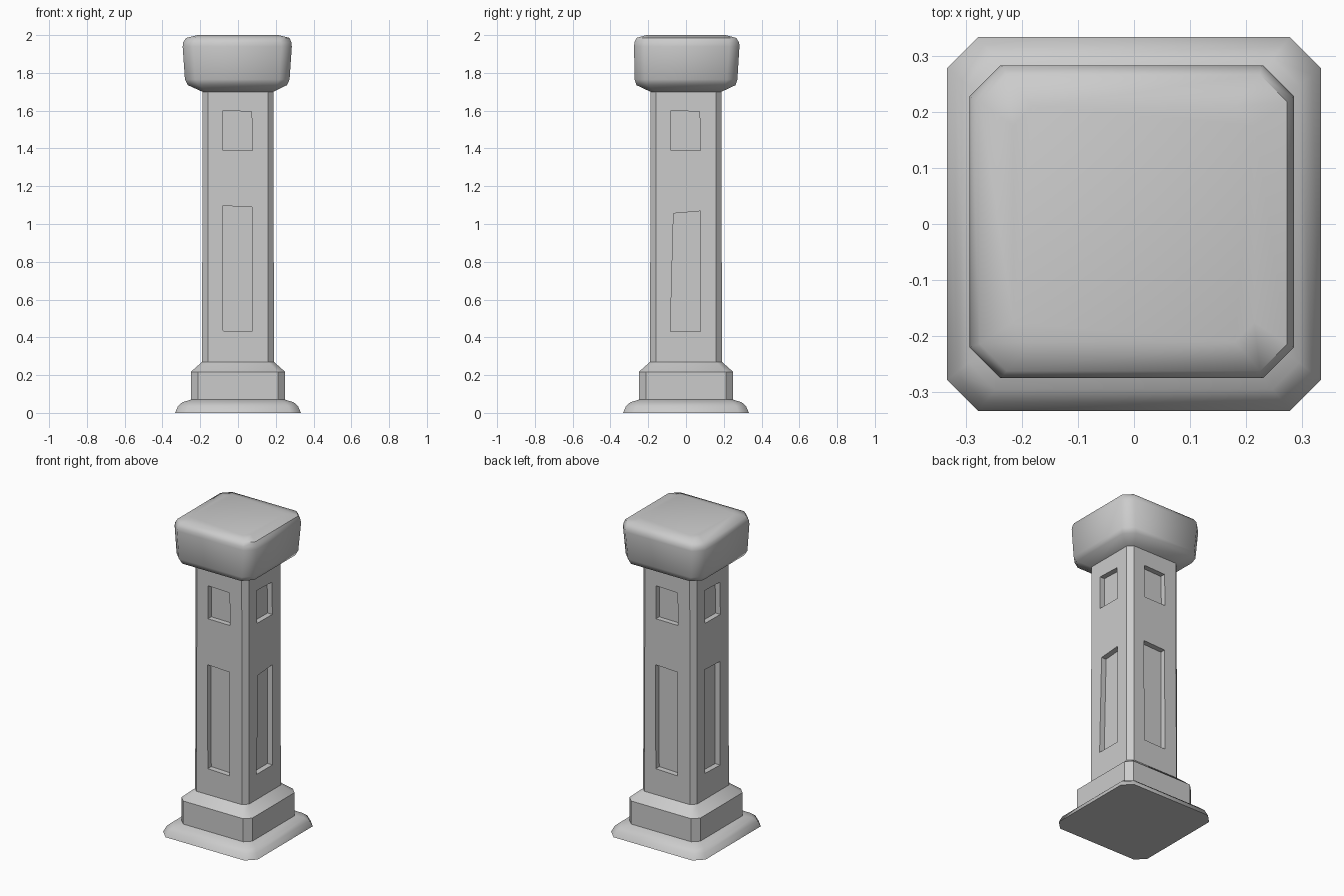
import bpy, bmesh, math
from mathutils import Matrix

if "Cube" in bpy.data.objects:
    bpy.data.objects.remove(bpy.data.objects["Cube"])


def ring_points(x0, x1, y0, y1, c, z):
    """Square outline with cut corners."""
    return [(x0 + c, y0, z), (x1 - c, y0, z), (x1, y0 + c, z), (x1, y1 - c, z),
            (x1 - c, y1, z), (x0 + c, y1, z), (x0, y1 - c, z), (x0, y0 + c, z)]


def finish(bm, name):
    bmesh.ops.recalc_face_normals(bm, faces=bm.faces)
    mesh = bpy.data.meshes.new(name)
    bm.to_mesh(mesh)
    bm.free()
    ob = bpy.data.objects.new(name, mesh)
    bpy.context.collection.objects.link(ob)
    return ob


def shade(ob, degrees):
    bpy.ops.object.select_all(action='DESELECT')
    ob.select_set(True)
    bpy.context.view_layer.objects.active = ob
    bpy.ops.object.shade_smooth_by_angle(angle=math.radians(degrees))


def loft(name, sections, bottom=False, top=False):
    """Join stacked outlines; each section is (half_x, half_y, offset_x, offset_y, corner, z)."""
    bm = bmesh.new()
    rings = []
    for hx, hy, ox, oy, c, z in sections:
        pts = ring_points(ox - hx, ox + hx, oy - hy, oy + hy, c, z)
        rings.append([bm.verts.new(p) for p in pts])
    for a, b in zip(rings, rings[1:]):
        for i in range(8):
            j = (i + 1) % 8
            bm.faces.new((a[i], a[j], b[j], b[i]))
    if bottom:
        bm.faces.new(rings[0][::-1])
    if top:
        bm.faces.new(rings[-1])
    return finish(bm, name)


def even(h, c, z):
    return (h, h, 0, 0, c, z)


# Flared foot
foot = loft("foot", [even(0.333, 0.055, 0), even(0.318, 0.052, 0.035),
                     even(0.295, 0.048, 0.056), even(0.25, 0.038, 0.07)], bottom=True)
shade(foot, 50)

# Plinth block with sloped shoulder
plinth = loft("plinth", [even(0.25, 0.038, 0.07), even(0.25, 0.038, 0.217),
                         even(0.19, 0.03, 0.27)])
shade(plinth, 30)

# Shaft
shaft = loft("shaft", [even(0.19, 0.03, 0.27), even(0.188, 0.03, 1.70)],
             bottom=True, top=True)

# Recessed panels, slightly crooked, as (across, height) corners
upper = [(-0.08, 1.39), (0.077, 1.388), (0.072, 1.595), (-0.08, 1.60)]
tall = [(-0.08, 0.435), (0.073, 0.43), (0.073, 1.09), (-0.083, 1.096)]
tall_slanted = [(-0.083, 0.43), (0.076, 0.43), (0.076, 1.068), (-0.066, 1.056)]
bm = bmesh.new()
for side in range(4):
    turn = Matrix.Rotation(side * math.pi / 2, 4, 'Z')
    for quad in (upper, tall_slanted if side == 1 else tall):
        verts = [bm.verts.new((u, -0.155, z)) for u, z in quad]
        face = bm.faces.new(verts)
        out = bmesh.ops.extrude_face_region(bm, geom=[face])
        moved = [g for g in out["geom"] if isinstance(g, bmesh.types.BMVert)]
        bmesh.ops.translate(bm, verts=moved, vec=(0, -0.1, 0))
        if not face.is_valid or len(face.edges[0].link_faces) < 2:
            bm.faces.new(verts[::-1])
        bmesh.ops.transform(bm, matrix=turn, verts=verts + moved)
cutter = finish(bm, "panel_cutter")
cutter.hide_render = True

mod = shaft.modifiers.new("panels", 'BOOLEAN')
mod.operation = 'DIFFERENCE'
mod.solver = 'EXACT'
mod.object = cutter
bpy.context.view_layer.objects.active = shaft
bpy.ops.object.modifier_apply(modifier=mod.name)
bpy.data.objects.remove(cutter)

# Open the shaft ends hidden inside the column
bm = bmesh.new()
bm.from_mesh(shaft.data)
ends = [f for f in bm.faces if all(v.co.z < 0.275 for v in f.verts)
        or all(v.co.z > 1.695 for v in f.verts)]
bmesh.ops.delete(bm, geom=ends, context='FACES')
bm.to_mesh(shaft.data)
bm.free()
shade(shaft, 30)

# Rounded capital, a little lopsided
capital = loft("capital", [
    even(0.188, 0.03, 1.70),
    (0.262, 0.262, -0.003, 0.0, 0.055, 1.735),
    (0.277, 0.272, -0.004, 0.0, 0.055, 1.765),
    (0.289, 0.279, -0.004, 0.004, 0.055, 1.94),
    (0.286, 0.277, -0.004, 0.004, 0.055, 1.962),
    (0.274, 0.264, -0.001, 0.002, 0.048, 1.985),
    (0.215, 0.210, 0, 0, 0.035, 2.0)], top=True)
shade(capital, 50)
